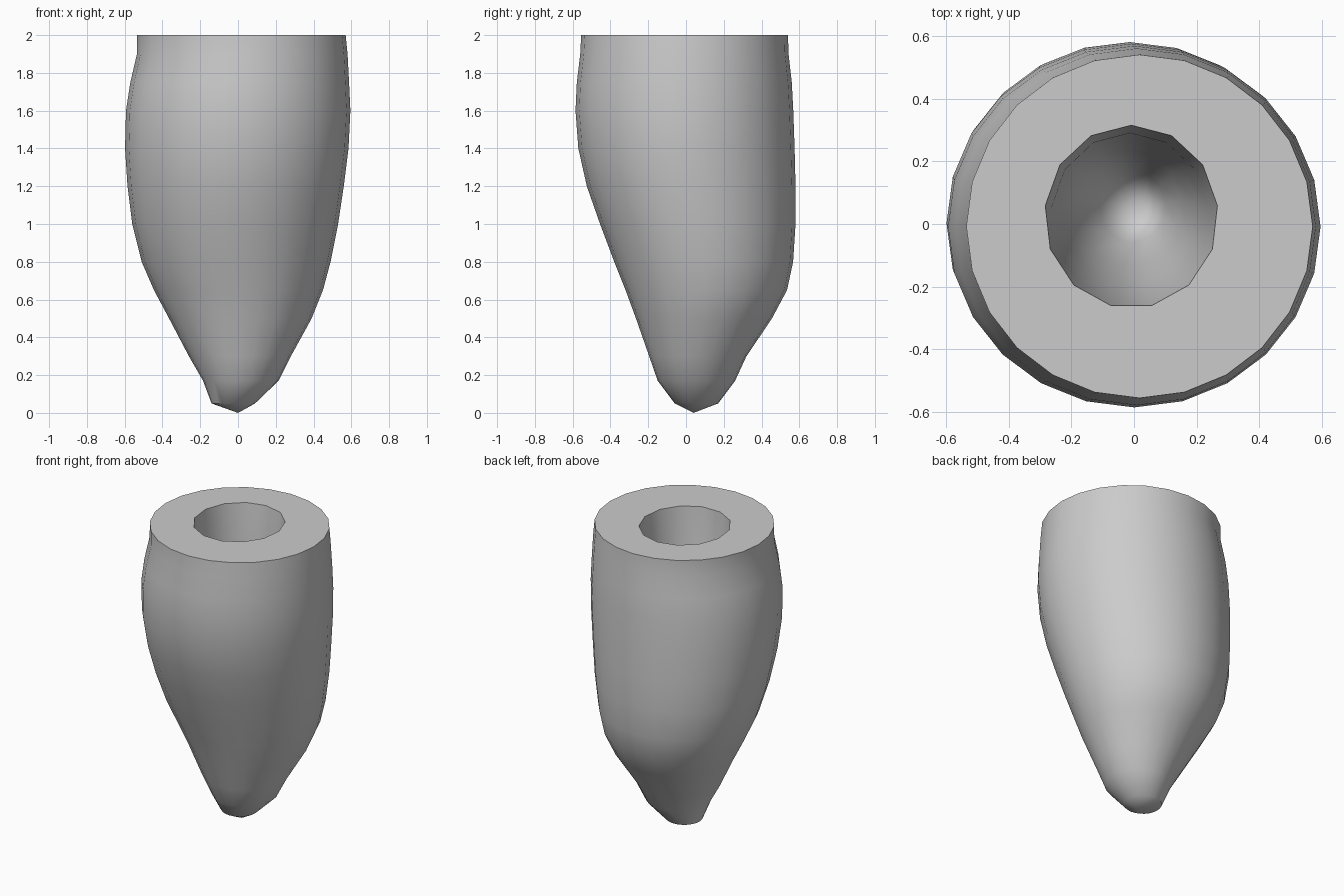
import bpy, bmesh, math

if "Cube" in bpy.data.objects:
    bpy.data.objects.remove(bpy.data.objects["Cube"], do_unlink=True)

mat = bpy.data.materials.new("mid_grey")
mat.use_nodes = True
colour = (0.6, 0.6, 0.6, 1)
mat.diffuse_color = colour
mat.node_tree.nodes["Principled BSDF"].inputs["Base Color"].default_value = colour

# Outer body sections: height, left/right extent, front/back extent
BODY = [
    (2.0, -.535, .57, -.555, .54), (1.9, -.535, .58, -.56, .543),
    (1.75, -.57, .588, -.578, .56), (1.6, -.593, .595, -.585, .568),
    (1.4, -.598, .585, -.57, .575), (1.2, -.585, .56, -.525, .58),
    (1.0, -.56, .53, -.455, .58), (.8, -.51, .49, -.38, .567),
    (.65, -.445, .45, -.32, .535), (.5, -.365, .39, -.265, .455),
    (.3, -.26, .28, -.195, .32), (.17, -.185, .215, -.15, .26),
    (.05, -.14, .09, -.06, .17),
]
# Hollow canal sections, from the rim down
CANAL = [
    (2.0, -.285, .268, -.268, .315), (1.75, -.265, .24, -.25, .29),
    (1.4, -.24, .2, -.2, .275), (1.1, -.2, .15, -.13, .24),
    (.85, -.11, .1, -.06, .17),
]


def tube(bm, sections, sides, tip, start):
    """Stack oval rings, close the end with a fan, return the top ring."""
    rings = []
    for z, x0, x1, y0, y1 in sections:
        cx, cy, rx, ry = (x0 + x1) / 2, (y0 + y1) / 2, (x1 - x0) / 2, (y1 - y0) / 2
        angles = [start + math.tau * i / sides for i in range(sides)]
        rings.append([bm.verts.new((cx + rx * math.cos(a), cy + ry * math.sin(a), z))
                      for a in angles])
    end = bm.verts.new(tip)
    for i in range(sides):
        j = (i + 1) % sides
        for a, b in zip(rings, rings[1:]):
            bm.faces.new((a[i], b[i], b[j], a[j]))
        bm.faces.new((rings[-1][i], end, rings[-1][j]))
    return rings[0]


bm = bmesh.new()
outer_rim = tube(bm, BODY, 24, (0, .04, 0), 0)
canal_rim = tube(bm, CANAL, 13, (.03, .05, .7), math.pi / 2)

# Flat cut top joining the two rims
rim_edges = [bm.edges.get((ring[i - 1], ring[i]))
             for ring in (outer_rim, canal_rim) for i in range(len(ring))]
bmesh.ops.triangle_fill(bm, edges=rim_edges, use_beauty=True)
bmesh.ops.recalc_face_normals(bm, faces=bm.faces[:])

mesh = bpy.data.meshes.new("hollow_root")
bm.to_mesh(mesh)
bm.free()
mesh.materials.append(mat)
root = bpy.data.objects.new("hollow_root", mesh)
bpy.context.collection.objects.link(root)

# Smooth sides with a crisp rim
bpy.context.view_layer.objects.active = root
root.select_set(True)
bpy.ops.object.shade_smooth_by_angle(angle=math.radians(35))
